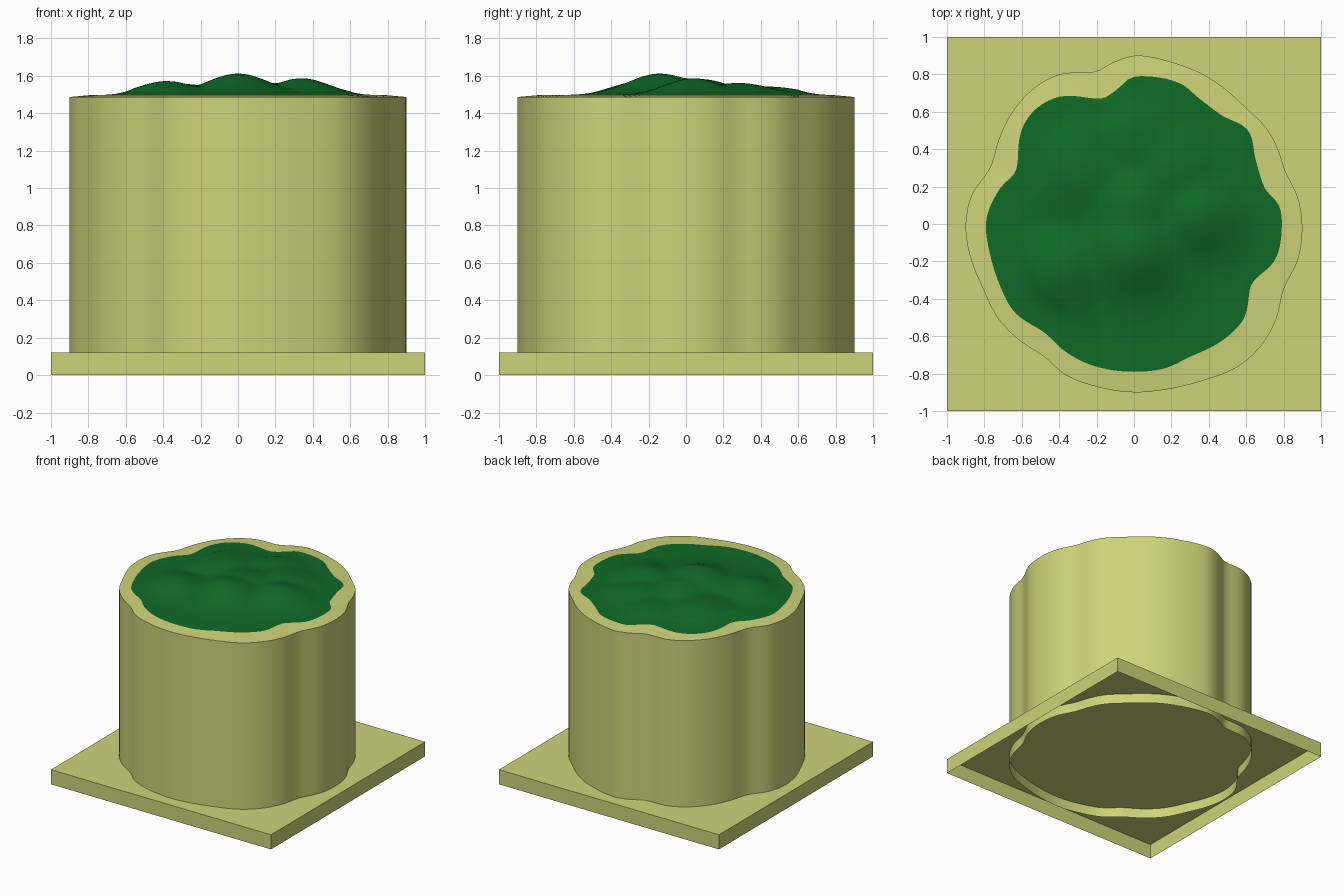
import bpy
import math

if "Cube" in bpy.data.objects:
    bpy.data.objects.remove(bpy.data.objects["Cube"])

N = 144        # samples round the outline
RINGS = 36     # rings across the hilly ground
RIM_Z, EDGE_Z, LOW_Z, SLAB = 1.487, 1.497, 0.04, 0.12

# outline of the column and of the green ground, seen from above
COLUMN = [(.9, -.02), (.88, .13), (.81, .28), (.77, .4), (.71, .51), (.6, .62), (.49, .72),
          (.37, .8), (.22, .86), (.08, .895), (0, .9), (-.1, .87), (-.21, .815), (-.4, .8),
          (-.53, .73), (-.65, .6), (-.72, .46), (-.77, .3), (-.87, .15), (-.9, 0),
          (-.88, -.16), (-.81, -.34), (-.73, -.5), (-.64, -.6), (-.48, -.71), (-.37, -.805),
          (-.18, -.875), (0, -.9), (.17, -.885), (.36, -.84), (.56, -.76), (.68, -.65),
          (.76, -.51), (.8, -.35), (.88, -.18)]
GROUND = [(.79, -.02), (.775, .1), (.7, .19), (.65, .345), (.61, .5), (.47, .58), (.35, .67),
          (.25, .75), (.06, .79), (-.02, .78), (-.09, .72), (-.18, .67), (-.4, .68),
          (-.53, .61), (-.6, .505), (-.63, .29), (-.72, .185), (-.79, .02), (-.77, -.16),
          (-.72, -.32), (-.64, -.47), (-.48, -.58), (-.37, -.68), (-.24, -.75), (0, -.79),
          (.17, -.77), (.3, -.71), (.49, -.61), (.59, -.5), (.63, -.32), (.755, -.19)]
# hills: x, y, height, spread
HILLS = [(0, -.14, .115, .17), (-.38, -.24, .075, .15), (.34, .04, .09, .15),
         (.2, .28, .065, .17), (-.3, .26, .06, .18), (.02, .45, .045, .16), (0, .08, .085, .16)]


def outline(points):
    """Smooth closed outline, sampled at N even angles."""
    pts = sorted((math.atan2(y, x) % math.tau, math.hypot(x, y)) for x, y in points)
    n = len(pts)

    def at(i):
        return pts[i % n][0] + math.tau * (i // n), pts[i % n][1]

    def slope(i):
        (a0, r0), (a1, r1) = at(i - 1), at(i + 1)
        return (r1 - r0) / (a1 - a0)

    loop = []
    for k in range(N):
        a = math.tau * k / N
        i = next(j for j in range(-1, n) if at(j)[0] <= a < at(j + 1)[0])
        (a0, r0), (a1, r1) = at(i), at(i + 1)
        d = a1 - a0
        t = (a - a0) / d
        r = ((2*t**3 - 3*t*t + 1) * r0 + (t**3 - 2*t*t + t) * d * slope(i)
             + (3*t*t - 2*t**3) * r1 + (t**3 - t*t) * d * slope(i + 1))
        loop.append((r * math.cos(a), r * math.sin(a)))
    return loop


def height(x, y, s):
    bump = sum((h * math.exp(-((x - a)**2 + (y - b)**2) / (2 * w * w)))**5
               for a, b, h, w in HILLS) ** 0.2
    return EDGE_Z + bump * min(1, (1 - s) * 4)


def bridge(rings):
    """Quads between successive rings of N vertices."""
    return [(r*N + k, r*N + (k+1) % N, (r+1)*N + (k+1) % N, (r+1)*N + k)
            for r in range(rings - 1) for k in range(N)]


def material(name, color):
    m = bpy.data.materials.new(name)
    m.diffuse_color = color
    m.use_nodes = True
    m.node_tree.nodes["Principled BSDF"].inputs["Base Color"].default_value = m.diffuse_color
    return m


def add(name, verts, faces, mat, smooth=True):
    me = bpy.data.meshes.new(name)
    me.from_pydata(verts, [], faces)
    me.materials.append(mat)
    ob = bpy.data.objects.new(name, me)
    bpy.context.collection.objects.link(ob)
    if smooth:
        bpy.ops.object.select_all(action='DESELECT')
        ob.select_set(True)
        bpy.context.view_layer.objects.active = ob
        bpy.ops.object.shade_smooth_by_angle(angle=math.radians(40))
    return ob


sand = material("sand", (0.62, 0.65, 0.19, 1))
grass = material("grass", (0.005, 0.145, 0.021, 1))

# base slab, open underneath
corners = [(-1, -1), (1, -1), (1, 1), (-1, 1)]
add("base_slab", [(x, y, z) for z in (0, SLAB) for x, y in corners],
    [(4, 5, 6, 7)] + [(i, (i+1) % 4, (i+1) % 4 + 4, i + 4) for i in range(4)], sand, False)

# column wall with its rim, open at the bottom
outer, inner = outline(COLUMN), outline(GROUND)
add("column", [(x, y, LOW_Z) for x, y in outer] + [(x, y, RIM_Z) for x, y in outer]
    + [(x, y, EDGE_Z) for x, y in inner], bridge(3), sand)

# hilly ground inside the rim
verts = []
for r in range(RINGS):
    s = 1 - r / RINGS
    verts += [(x*s, y*s, height(x*s, y*s, s)) for x, y in inner]
verts.append((0, 0, height(0, 0, 0)))
faces = bridge(RINGS)
last = (RINGS - 1) * N
faces += [(last + k, last + (k+1) % N, len(verts) - 1) for k in range(N)]
add("hilly_ground", verts, faces, grass)
